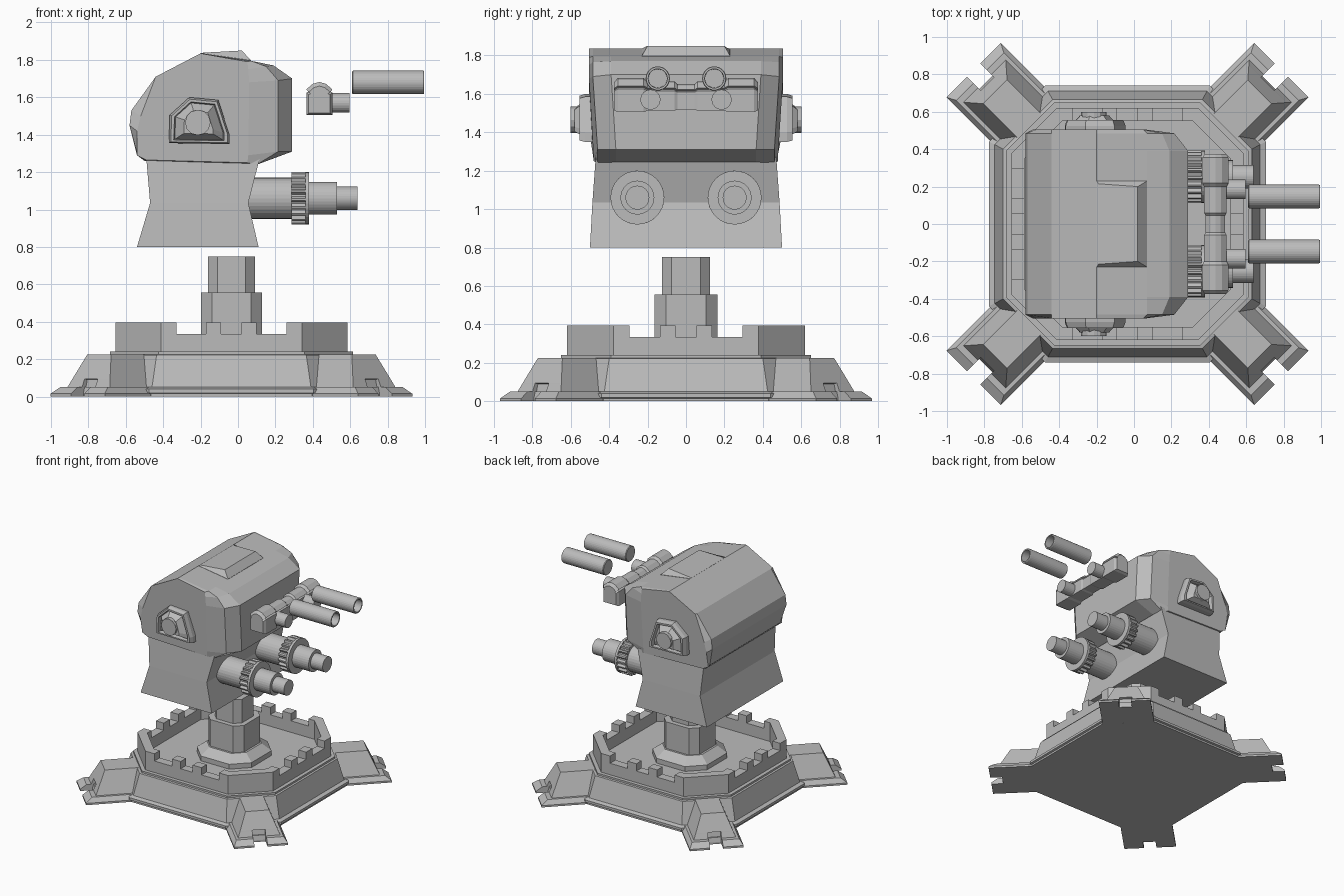
import bpy, bmesh, math

if "Cube" in bpy.data.objects:
    bpy.data.objects.remove(bpy.data.objects["Cube"])

grey = bpy.data.materials.new("plain grey")
grey.diffuse_color = (0.5, 0.5, 0.5, 1)
grey.use_nodes = True
grey.node_tree.nodes["Principled BSDF"].inputs["Base Color"].default_value = grey.diffuse_color
CX = -0.035          # centre of the base in x


def finish(name, bm):
    bmesh.ops.recalc_face_normals(bm, faces=bm.faces)
    me = bpy.data.meshes.new(name)
    bm.to_mesh(me)
    bm.free()
    me.materials.append(grey)
    ob = bpy.data.objects.new(name, me)
    bpy.context.collection.objects.link(ob)
    return ob


def loft(name, rings, closed=False):
    """Skin equal-length rings of 3D points; cap the ends or close the loop."""
    bm = bmesh.new()
    vs = [[bm.verts.new(p) for p in r] for r in rings]
    n = len(rings[0])
    pairs = list(zip(vs, vs[1:])) + ([(vs[-1], vs[0])] if closed else [])
    for a, b in pairs:
        for i in range(n):
            j = (i + 1) % n
            bm.faces.new((a[i], a[j], b[j], b[i]))
    if not closed:
        bm.faces.new(vs[0])
        bm.faces.new(vs[-1])
    return finish(name, bm)


def octo(h, c, z):
    """Chamfered square around the base centre: half size h, side half length c."""
    pts = [(c, h), (h, c), (h, -c), (c, -h), (-c, -h), (-h, -c), (-h, c), (-c, h)]
    return [(CX + x, y, z) for x, y in pts]


def prism(name, pts, z0, z1):
    return loft(name, [[(CX + x, y, z) for x, y in pts] for z in (z0, z1)])


def circle(x, y, z, r, n=32):
    return [(x, y + r * math.cos(2 * math.pi * i / n),
             z + r * math.sin(2 * math.pi * i / n)) for i in range(n)]


def turned(name, y, z, steps, n=32):
    """Round part along x from (x, radius) steps."""
    return loft(name, [circle(x, y, z, r, n) for x, r in steps])


# Sloped base platform with skirt lip
loft("base_platform", [octo(.725, .43, 0), octo(.725, .43, .015), octo(.74, .44, .02),
                       octo(.74, .44, .04), octo(.71, .425, .05), octo(.665, .40, .222),
                       octo(.65, .39, .225), octo(.65, .39, .24)])

# Battlement wall ring
loft("battlement_wall", [octo(.62, .378, .235), octo(.62, .378, .335),
                         octo(.55, .349, .335), octo(.55, .349, .235)], closed=True)

# Corner blocks and merlons, repeated on four sides
corner = [(.295, .62), (.378, .62), (.62, .378), (.62, .295),
          (.55, .295), (.55, .349), (.349, .55), (.295, .55)]
for k in range(4):
    co, si = round(math.cos(k * math.pi / 2)), round(math.sin(k * math.pi / 2))

    def turn(pts):
        return [(x * co - y * si, x * si + y * co) for x, y in pts]
    prism(f"battlement_corner_{k}", turn(corner), .335, .395)
    for s in (-1, 1):
        box = [(s * .055, .55), (s * .135, .55), (s * .135, .62), (s * .055, .62)]
        prism(f"merlon_{k}_{s}", turn(box), .335, .395)

# Four diagonal feet with a notched toe
levels = [(0, 1.163, .205, 1.07), (.015, 1.163, .205, 1.07), (.05, 1.115, .18, 1.06),
          (.05, 1.08, .16, 1.05), (.09, 1.062, .144, 1.04), (.095, 1.06, .142, 1.06),
          (.225, 1.0, .09, 1.0)]
for k in range(4):
    a = math.pi / 4 + k * math.pi / 2
    rings = []
    for z, u, w, n in levels:
        g = .05
        pts = [(.6, -w), (u, -w), (u, -g), (n, -g), (n, g), (u, g), (u, w), (.6, w)]
        rings.append([(CX + p * math.cos(a) - q * math.sin(a),
                       p * math.sin(a) + q * math.cos(a), z) for p, q in pts])
    loft(f"foot_{k}", rings)

# Pillar
loft("pillar_flange", [octo(.25, .13, .235), octo(.25, .13, .28), octo(.18, .10, .335)])
loft("pillar_lower", [octo(.163, .105, .24), octo(.163, .105, .555)])
loft("pillar_upper", [octo(.125, .075, .55), octo(.125, .075, .75)])

# Waisted neck of the head
loft("neck", [[(x0, -y, z), (x1, -y, z), (x1, y, z), (x0, y, z)] for z, x0, x1, y in
              ((.80, -.54, .11, .50), (1.035, -.47, .055, .487), (1.27, -.49, .115, .47))])

# Head shell: cross-sections across y, front corners chamfered
rear = [(-.50, 1.26), (-.54, 1.30), (-.58, 1.45), (-.57, 1.53), (-.44, 1.71), (-.20, 1.835)]
flat_rear = [(-.49, 1.265), (-.54, 1.29), (-.54, 1.42), (-.52, 1.50), (-.44, 1.71), (-.20, 1.835)]
sections = [
    (.505, flat_rear + [(.05, 1.79), (.055, 1.75), (.06, 1.68), (.055, 1.29), (.05, 1.25)]),
    (.485, rear + [(.07, 1.795), (.15, 1.765), (.215, 1.69), (.215, 1.31), (.10, 1.24)]),
    (.39, rear + [(.07, 1.795), (.19, 1.77), (.29, 1.70), (.29, 1.31), (.115, 1.245)])]
half = [[(x, y - (.025 if z < 1.32 else 0), z) for x, z in prof] for y, prof in sections]
mirror = [[(x, -y, z) for x, y, z in r] for r in reversed(half)]
loft("head_shell", half + mirror)

# Roof hatch wedge
loft("roof_hatch", [[(-.20, -.23, 1.82), (.07, -.23, 1.78), (.07, .23, 1.78), (-.20, .23, 1.82)],
                    [(-.20, -.23, 1.836), (.07, -.23, 1.797), (.07, .23, 1.797), (-.20, .23, 1.836)],
                    [(-.19, -.215, 1.838), (.02, -.20, 1.85), (.02, .20, 1.85), (-.19, .215, 1.838)]])

# Side housings: framed hexagon, inner pyramid and round boss
hexagon = [(-.37, 1.355), (-.365, 1.505), (-.26, 1.60), (-.105, 1.585), (-.045, 1.40), (-.045, 1.35)]
for s, side in ((-1, "front"), (1, "back")):
    def scaled(f, y):
        return [(-.215 + (x + .215) * f, s * y, 1.455 + (z - 1.455) * f) for x, z in hexagon]
    loft(f"{side}_side_housing", [scaled(1, .48), scaled(1, .525), scaled(.93, .555),
                                  scaled(.83, .555), scaled(.79, .525), scaled(.48, .58)])
    ring = [(-.215 + .068 * math.cos(i * math.pi / 6), 1.465 + .068 * math.sin(i * math.pi / 6))
            for i in range(12)]
    loft(f"{side}_side_boss", [[(x, s * y, z) for x, z in ring] for y in (.54, .60)])

# Upper mount bar: thick end blocks and a slimmer middle
bar = [(.365, 1.505), (.505, 1.505), (.505, 1.625), (.492, 1.632), (.505, 1.642), (.47, 1.672),
       (.435, 1.682), (.40, 1.672), (.365, 1.642), (.378, 1.632), (.365, 1.625)]


def bar_ring(y, f):
    return [(.435 + (x - .435) * f, y, 1.56 + (z - 1.56) * f) for x, z in bar]


spec = [(.375, .82), (.355, 1), (.22, 1), (.20, .86), (.06, .86), (.045, .75)]
loft("upper_mount_bar", [bar_ring(y, f) for y, f in spec] +
     [bar_ring(-y, f) for y, f in reversed(spec)])

for s, side in ((-1, "front"), (1, "back")):
    # Stub and floating upper tube
    turned(f"{side}_upper_stub", s * .185, 1.57, [(.48, .052), (.595, .052)], 24)
    turned(f"{side}_upper_tube", s * .147, 1.68,
           [(.61, .058), (.615, .063), (.99, .063), (.995, .060), (.995, .050), (.90, .048)])
    # Stepped lower cannon with toothed collar
    y, z = s * .253, 1.06
    turned(f"{side}_lower_cannon", y, z, [(.03, .11), (.30, .11), (.30, .088), (.53, .088),
                                          (.53, .062), (.64, .062)])
    gear = [circle(x, y, z, 1, 80) for x in (.285, .365)]
    gear = [[(px, y + (py - y) * r, z + (pz - z) * r) for i, (px, py, pz) in enumerate(g)
             for r in [.14 if i % 4 < 2 else .122]] for g in gear]
    loft(f"{side}_cannon_gear", gear)
    turned(f"{side}_cannon_collar", y, z, [(.36, .14), (.38, .14)])
